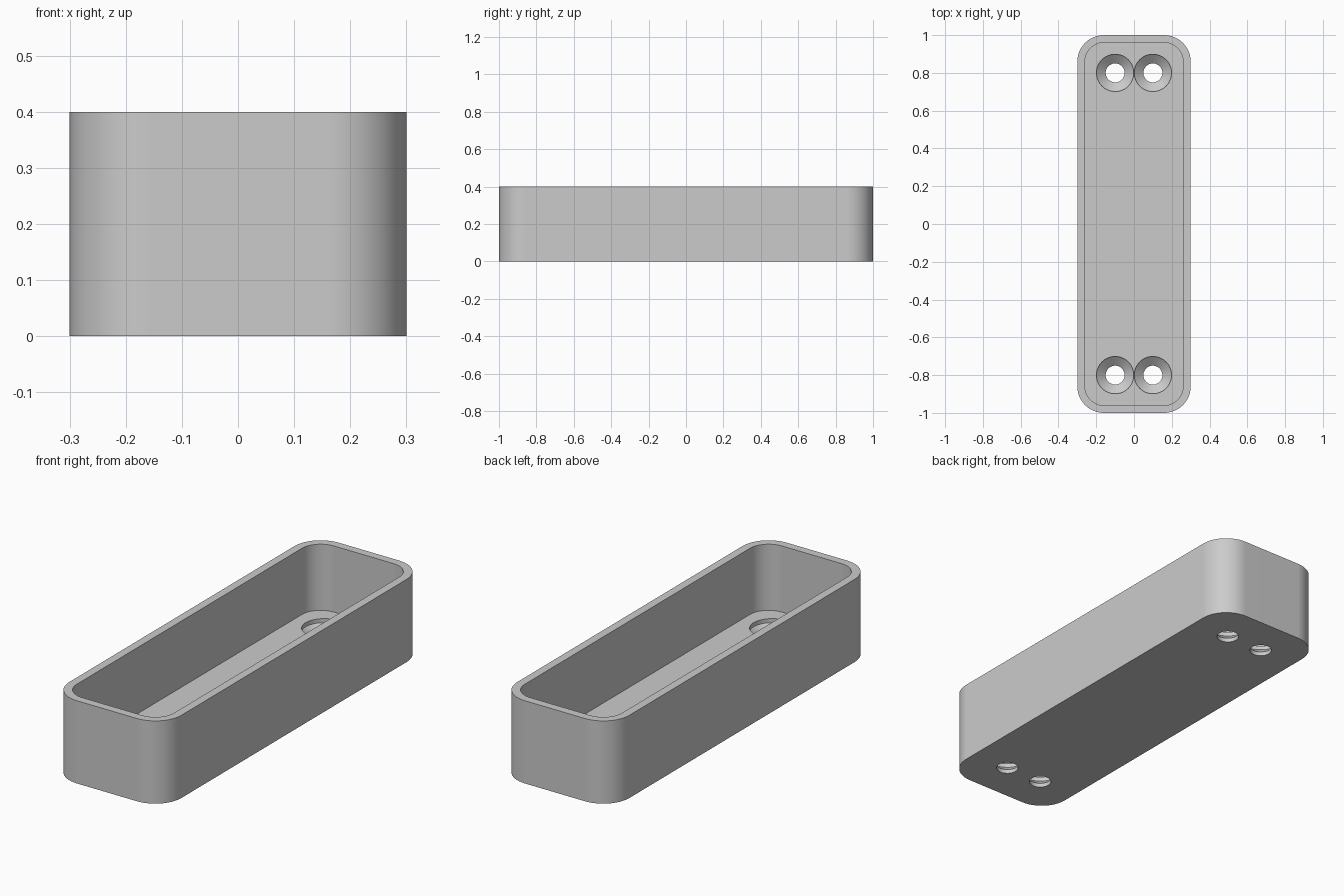
import bpy, bmesh, math

cube = bpy.data.objects.get("Cube")
if cube:
    bpy.data.objects.remove(cube, do_unlink=True)

# Overall sizes
WIDTH, LENGTH, HEIGHT = 0.6, 2.0, 0.4
WALL, FLOOR = 0.04, 0.08
INNER_RADIUS = 0.1
OUTER_RADIUS = INNER_RADIUS + WALL

grey = bpy.data.materials.new("plain grey")
grey.use_nodes = True
colour = (0.6, 0.6, 0.6, 1)
grey.diffuse_color = colour
grey.node_tree.nodes["Principled BSDF"].inputs["Base Color"].default_value = colour


def make_object(name, bm):
    bmesh.ops.recalc_face_normals(bm, faces=bm.faces)
    mesh = bpy.data.meshes.new(name)
    bm.to_mesh(mesh)
    bm.free()
    mesh.materials.append(grey)
    obj = bpy.data.objects.new(name, mesh)
    bpy.context.collection.objects.link(obj)
    return obj


def rounded_box(name, width, length, bottom, top, radius, round_bottom):
    """Box with rounded upright edges and, if wanted, a rounded bottom."""
    bm = bmesh.new()
    bmesh.ops.create_cube(bm, size=1)
    for v in bm.verts:
        v.co.x *= width
        v.co.y *= length
        v.co.z = top if v.co.z > 0 else bottom
    edges = []
    for e in bm.edges:
        a, b = (v.co.z for v in e.verts)
        if a != b or (round_bottom and a == bottom and b == bottom):
            edges.append(e)
    bmesh.ops.bevel(bm, geom=edges, offset=radius, offset_type='OFFSET',
                    segments=12, profile=0.5, affect='EDGES', clamp_overlap=False)
    return make_object(name, bm)


def add_turned_solid(bm, x, y, profile, sides=48):
    """Closed solid of revolution from (radius, z) pairs."""
    rings = []
    for radius, z in profile:
        ring = []
        for i in range(sides):
            t = math.tau * i / sides
            ring.append(bm.verts.new((x + radius * math.cos(t),
                                      y + radius * math.sin(t), z)))
        rings.append(ring)
    for low, high in zip(rings, rings[1:]):
        for i in range(sides):
            j = (i + 1) % sides
            bm.faces.new((low[i], low[j], high[j], high[i]))
    bm.faces.new(rings[0][::-1])
    bm.faces.new(rings[-1])


# Tray body and the hollow that is cut from it
tray = rounded_box("tray", WIDTH, LENGTH, 0, HEIGHT, OUTER_RADIUS, False)
hollow = rounded_box("hollow_cutter", WIDTH - 2 * WALL, LENGTH - 2 * WALL,
                     FLOOR, HEIGHT + 0.3, INNER_RADIUS, True)

# Four countersunk screw holes through the floor
screw_profile = [(0.05, -0.1), (0.05, 0.02), (0.0985, 0.06), (0.0985, 0.25)]
bm = bmesh.new()
for sx in (-1, 1):
    for sy in (-1, 1):
        add_turned_solid(bm, sx * 0.1, sy * 0.8, screw_profile)
screw_holes = make_object("screw_hole_cutter", bm)

# Cut, then remove the cutters
bpy.ops.object.select_all(action='DESELECT')
bpy.context.view_layer.objects.active = tray
tray.select_set(True)
for cutter in (hollow, screw_holes):
    cutter.hide_render = True
    cut = tray.modifiers.new(cutter.name, 'BOOLEAN')
    cut.operation = 'DIFFERENCE'
    cut.solver = 'EXACT'
    cut.object = cutter
    bpy.ops.object.modifier_apply(modifier=cut.name)
    bpy.data.objects.remove(cutter, do_unlink=True)

# Smooth curves with crisp rims
bpy.ops.object.shade_smooth_by_angle(angle=math.radians(30))
normals = tray.modifiers.new("even_normals", 'WEIGHTED_NORMAL')
normals.keep_sharp = True
